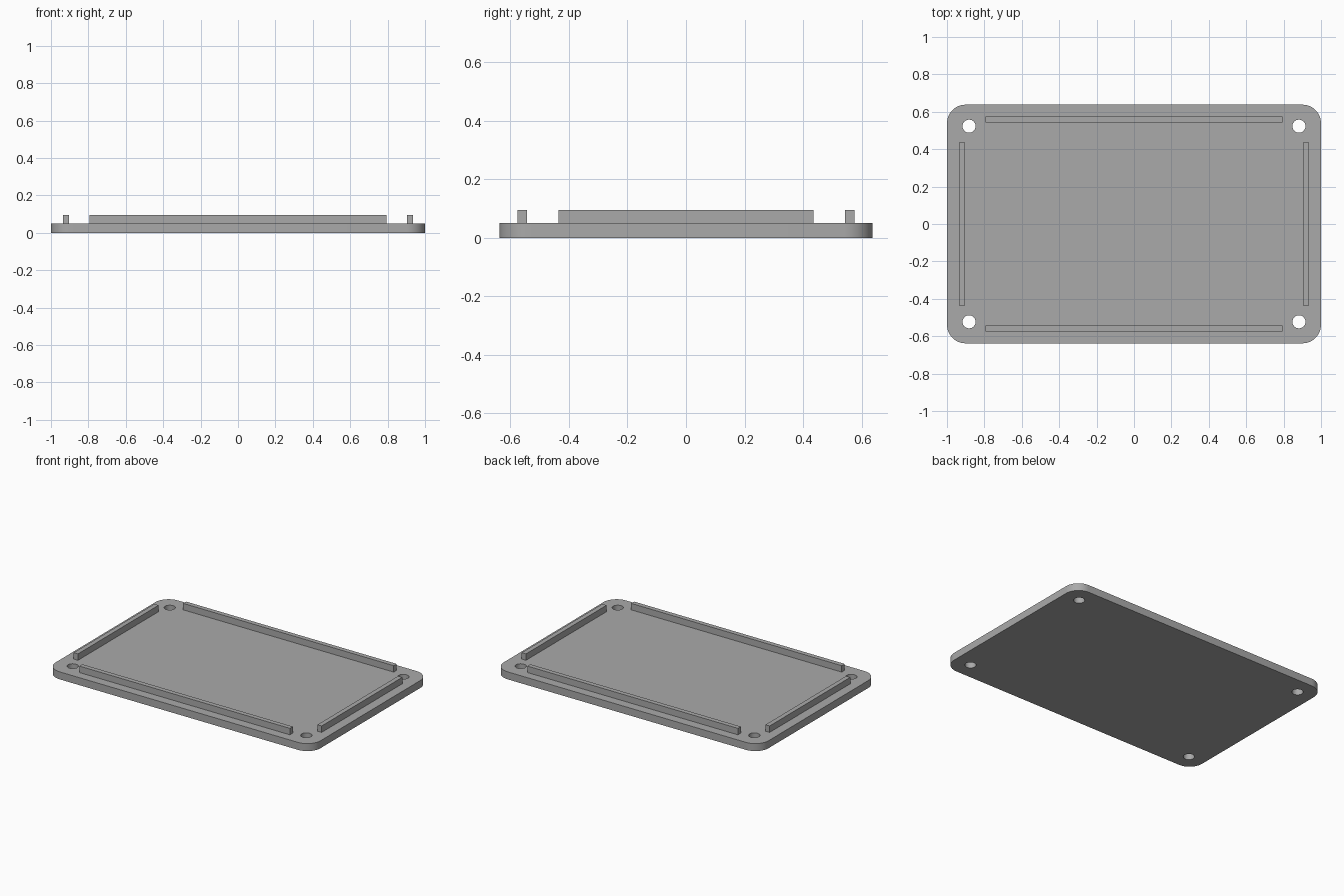
import bpy
import bmesh
from math import cos, sin, radians

cube = bpy.data.objects.get("Cube")
if cube:
    bpy.data.objects.remove(cube, do_unlink=True)

HALF_X, HALF_Y, THICK = 1.0, 0.638, 0.051
RAIL_TOP = 0.095
CORNER_R, HOLE_R = 0.1, 0.035
HOLE_X, HOLE_Y = 0.882, 0.523

grey = bpy.data.materials.new("plain grey")
grey.use_nodes = True
COLOUR = (0.4, 0.4, 0.4, 1)
grey.diffuse_color = COLOUR
grey.node_tree.nodes["Principled BSDF"].inputs["Base Color"].default_value = COLOUR


def add_object(name, bm):
    bmesh.ops.recalc_face_normals(bm, faces=bm.faces)
    mesh = bpy.data.meshes.new(name)
    bm.to_mesh(mesh)
    bm.free()
    mesh.materials.append(grey)
    obj = bpy.data.objects.new(name, mesh)
    bpy.context.collection.objects.link(obj)
    return obj


def arc(cx, cy, radius, start, sweep, steps):
    angles = [radians(start + sweep * i / steps) for i in range(steps + 1)]
    return [(cx + radius * cos(a), cy + radius * sin(a)) for a in angles]


def add_loop(bm, points):
    verts = [bm.verts.new((x, y, 0)) for x, y in points]
    return [bm.edges.new((v, verts[i - 1])) for i, v in enumerate(verts)]


# Base plate: rounded outline with four screw holes, filled and extruded
bm = bmesh.new()
outline = []
for i, (sx, sy) in enumerate([(1, 1), (-1, 1), (-1, -1), (1, -1)]):
    outline += arc(sx * (HALF_X - CORNER_R), sy * (HALF_Y - CORNER_R),
                   CORNER_R, 90 * i, 90, 12)
edges = add_loop(bm, outline)
for sx in (-1, 1):
    for sy in (-1, 1):
        edges += add_loop(bm, arc(sx * HOLE_X, sy * HOLE_Y, HOLE_R, 0, 360, 32)[:-1])
bmesh.ops.triangle_fill(bm, edges=edges, use_beauty=True)
top = bmesh.ops.extrude_face_region(bm, geom=bm.faces[:])["geom"]
bmesh.ops.translate(bm, vec=(0, 0, THICK),
                    verts=[g for g in top if isinstance(g, bmesh.types.BMVert)])
plate = add_object("base_plate", bm)
bpy.ops.object.select_all(action="DESELECT")
plate.select_set(True)
bpy.context.view_layer.objects.active = plate
bpy.ops.object.shade_smooth_by_angle(angle=radians(30))


# Locating rails standing on the plate
def add_rail(name, x, y, size_x, size_y):
    bm = bmesh.new()
    bmesh.ops.create_cube(bm, size=1)
    bmesh.ops.scale(bm, vec=(size_x, size_y, RAIL_TOP - THICK), verts=bm.verts)
    bmesh.ops.translate(bm, vec=(x, y, (RAIL_TOP + THICK) / 2), verts=bm.verts)
    add_object(name, bm)


add_rail("front_rail", 0, -0.56, 1.59, 0.032)
add_rail("back_rail", 0, 0.56, 1.59, 0.032)
add_rail("left_rail", 0.92, 0, 0.032, 0.87)
add_rail("right_rail", -0.92, 0, 0.032, 0.87)
